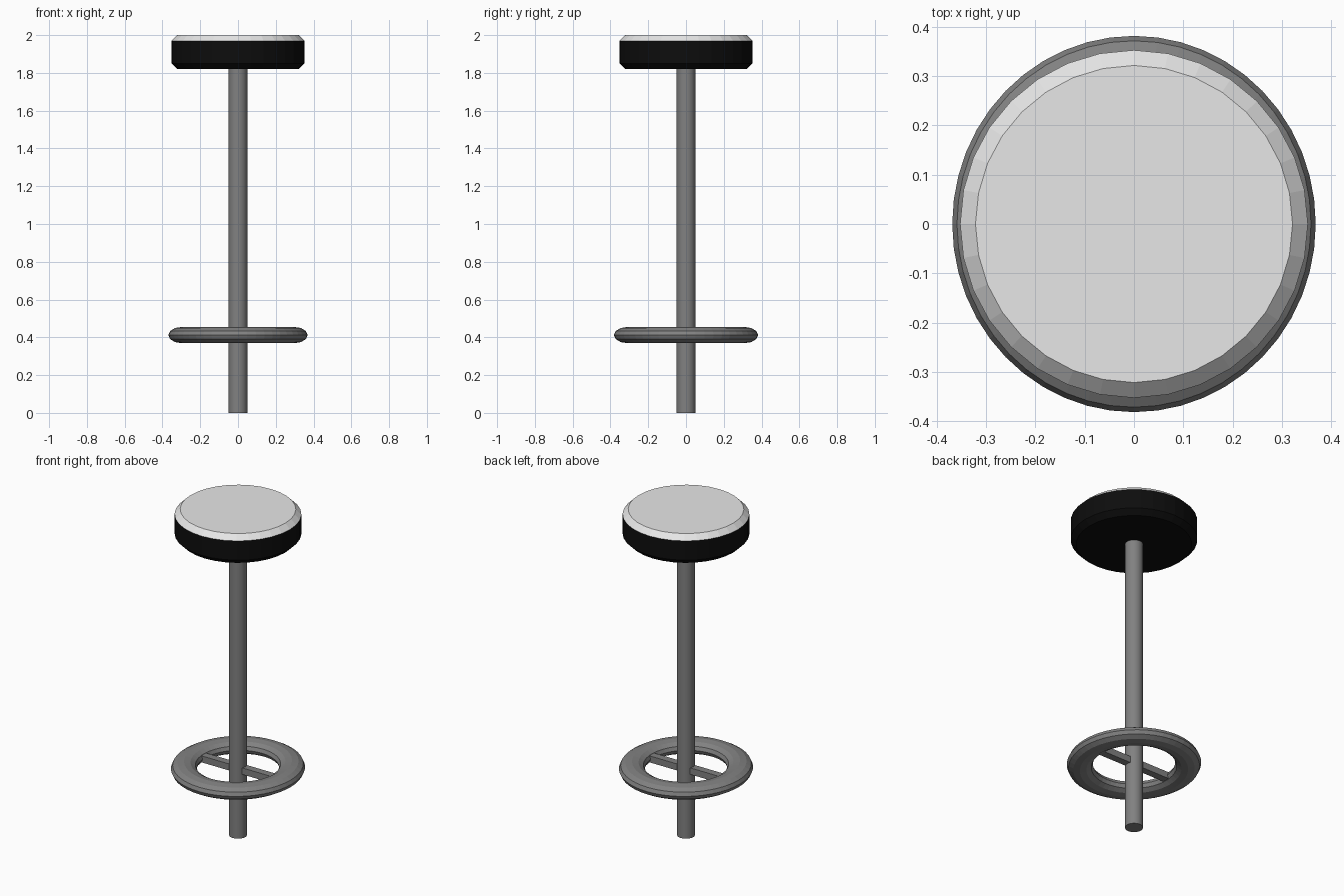
import bpy
import math

old = bpy.data.objects.get("Cube")
if old:
    bpy.data.objects.remove(old, do_unlink=True)


def make_material(name, rgb):
    mat = bpy.data.materials.new(name)
    mat.use_nodes = True
    mat.diffuse_color = (*rgb, 1)
    mat.node_tree.nodes["Principled BSDF"].inputs["Base Color"].default_value = (*rgb, 1)
    return mat


white = make_material("white cushion", (0.8, 0.8, 0.8))
black = make_material("black shell", (0.004, 0.004, 0.004))
metal = make_material("grey metal", (0.22, 0.22, 0.22))


def finish(name, *mats, angle=None):
    obj = bpy.context.object
    obj.name = name
    for mat in mats:
        obj.data.materials.append(mat)
    if angle:
        bpy.ops.object.shade_smooth_by_angle(angle=math.radians(angle))
    return obj


# Seat: chamfered disc, white on the top and upper chamfer, black elsewhere
bpy.ops.mesh.primitive_cylinder_add(vertices=32, radius=0.353, depth=0.18, location=(0, 0, 1.91))
seat = finish("seat", white, black)
bevel = seat.modifiers.new("Bevel", "BEVEL")
bevel.width = 0.031
bevel.limit_method = "ANGLE"
bevel.angle_limit = math.radians(40)
bpy.ops.object.modifier_apply(modifier=bevel.name)
for face in seat.data.polygons:
    face.material_index = 0 if face.normal.z > 0.3 else 1

# Central pole
bpy.ops.mesh.primitive_cylinder_add(vertices=32, radius=0.05, depth=1.83, location=(0, 0, 0.915))
finish("pole", metal, angle=30)

# Flattened foot ring, slightly longer front to back
bpy.ops.mesh.primitive_torus_add(major_radius=0.297, minor_radius=0.072, major_segments=48,
                                 minor_segments=12, location=(0, 0, 0.412))
bpy.context.object.scale = (1, 1.035, 0.6)
bpy.ops.object.transform_apply(location=False, rotation=False, scale=True)
finish("foot_ring", metal)

# Crossbar joining the ring to the pole
bpy.ops.mesh.primitive_cube_add(size=1, location=(0, 0, 0.412))
bpy.context.object.scale = (0.56, 0.045, 0.04)
bpy.ops.object.transform_apply(location=False, rotation=False, scale=True)
finish("crossbar", metal)
